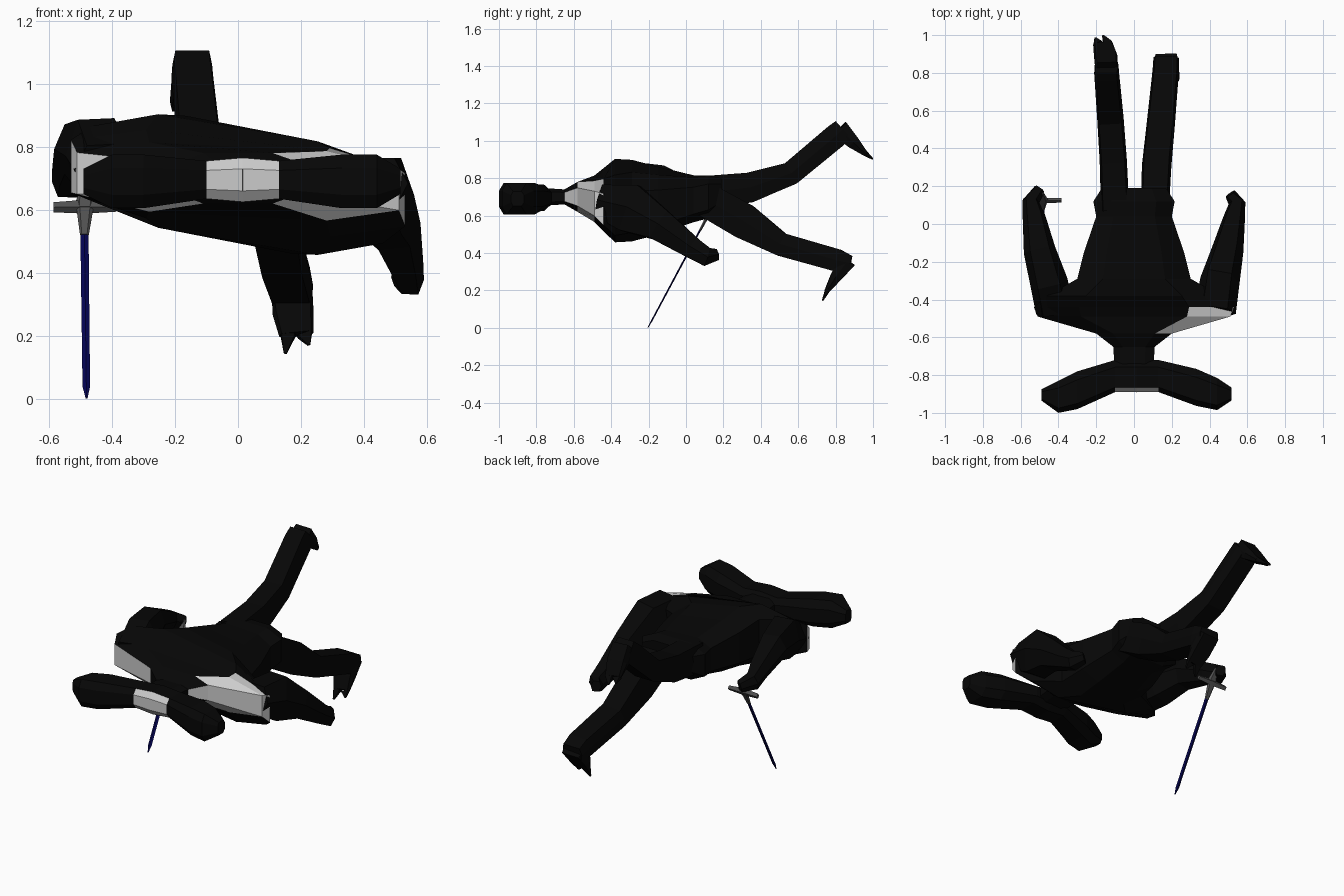
import bpy, bmesh
from mathutils import Vector


def material(name, rgb):
    m = bpy.data.materials.new(name)
    m.diffuse_color = (*rgb, 1)
    return m


BLACK = material("black", (0.002, 0.002, 0.002))
WHITE = material("pale", (0.8, 0.8, 0.8))
STEEL = material("dark_steel", (0.08, 0.08, 0.08))
NAVY = material("navy", (0.001, 0.001, 0.08))

OCT = [(1, .6), (.55, 1), (-.55, 1), (-1, .6), (-1, -.6), (-.55, -1), (.55, -1), (1, -.6)]
HEAD = [(1, .5), (.55, 1), (-.7, 1), (-1, .5), (-1, -.5), (-.7, -1), (.55, -1), (1, -.5)]
HEX = [(1, 0), (.6, 1), (-.6, 1), (-1, 0), (-.6, -1), (.6, -1)]
BOX = [(1, 0), (.85, 1), (-.85, 1), (-1, 0), (-.85, -1), (.85, -1)]
DIAMOND = [(1, 0), (0, 1), (-1, 0), (0, -1)]
X, Y, Z = Vector((1, 0, 0)), Vector((0, 1, 0)), Vector((0, 0, 1))


def loft(name, rings, section=HEX, mat=BLACK, axes=None, pale=()):
    """Rings are (x, y, z, half width, half height[, roll shear]).
    pale lists (segment, face) pairs that get the pale material."""
    bm = bmesh.new()
    centres = [Vector(r[:3]) for r in rings]
    loops = []
    for i, r in enumerate(rings):
        if axes:
            u, v = axes
        else:
            t = (centres[min(i + 1, len(rings) - 1)] - centres[max(i - 1, 0)]).normalized()
            u = (X - t * t.x).normalized()
            v = u.cross(t)
        shear = r[5] if len(r) > 5 else 0
        loops.append([bm.verts.new(centres[i] + u * (a * r[3]) + v * (b * r[4] + shear * a * r[3]))
                      for a, b in section])
    n = len(section)
    for s in range(len(loops) - 1):
        for k in range(n):
            j = (k + 1) % n
            f = bm.faces.new((loops[s][k], loops[s][j], loops[s + 1][j], loops[s + 1][k]))
            f.material_index = int((s, k) in pale)
    bm.faces.new(loops[0])
    bm.faces.new(loops[-1])
    bmesh.ops.recalc_face_normals(bm, faces=bm.faces)
    me = bpy.data.meshes.new(name)
    bm.to_mesh(me)
    bm.free()
    me.materials.append(mat)
    if pale:
        me.materials.append(WHITE)
    ob = bpy.data.objects.new(name, me)
    bpy.context.collection.objects.link(ob)
    return ob


# Torso with neck and pale shoulder fronts, rolled down towards +x
loft("torso", [
    (0, -.80, .70, .10, .05),
    (0, -.65, .70, .11, .04),
    (0, -.58, .70, .20, .08),
    (0, -.49, .69, .51, .11, -.05),
    (0, -.44, .685, .53, .14, -.10),
    (0, -.38, .68, .46, .18, -.17),
    (0, -.29, .68, .30, .185, -.2),
    (0, -.15, .68, .265, .16, -.15),
    (0, .04, .69, .20, .12, -.05),
    (0, .12, .70, .215, .115),
    (0, .19, .72, .17, .08)],
    OCT, axes=(X, Z),
    pale={(1, 7), (2, 7), (2, 0), (2, 6), (2, 3), (2, 4), (3, 7), (3, 3), (3, 0)})

# Wide hammer-shaped head with a pale face in the middle
loft("head", [
    (-.49, -.905, .69, .03, .04),
    (-.40, -.915, .69, .085, .085),
    (-.30, -.88, .69, .10, .085),
    (-.10, -.805, .695, .085, .06),
    (.015, -.805, .695, .085, .07),
    (.13, -.805, .695, .085, .06),
    (.33, -.865, .69, .098, .085),
    (.44, -.90, .69, .085, .085),
    (.515, -.90, .69, .035, .04)],
    HEAD, axes=(Y, Z), pale={(s, k) for s in (3, 4) for k in (2, 3, 4)})

# Thin dark slit on the face
loft("face_slit", [(.015, -.889, .66, .002, .003), (.015, -.889, .73, .002, .003)],
     DIAMOND, axes=(X, Y))

# Arms with curled hands
loft("right_arm", [
    (.43, -.46, .68, .11, .085),
    (.455, -.30, .64, .105, .13),
    (.495, -.14, .55, .085, .085),
    (.53, .03, .43, .058, .058),
    (.545, .11, .38, .045, .05),
    (.51, .16, .39, .03, .03)])
loft("left_arm", [
    (-.42, -.46, .73, .10, .08),
    (-.45, -.31, .775, .10, .115),
    (-.50, -.14, .79, .085, .08),
    (-.53, .04, .725, .06, .055),
    (-.545, .12, .69, .045, .05),
    (-.50, .185, .67, .03, .03)])

# Legs in a running pose
loft("left_leg", [
    (-.10, .08, .72, .075, .09),
    (-.11, .34, .75, .072, .08),
    (-.125, .56, .825, .07, .062),
    (-.145, .80, 1.025, .066, .065),
    (-.145, .84, 1.06, .063, .06)], BOX)
loft("right_leg", [
    (.11, .08, .70, .075, .09),
    (.12, .31, .57, .078, .095),
    (.14, .51, .445, .075, .062),
    (.168, .81, .36, .07, .06),
    (.17, .88, .345, .067, .04)], BOX)

# Each foot tapers to a thin sheet that ends in two short points
for side, rings, tips in (
        ("left", [(-.145, .82, 1.065, .06, .05), (-.15, .89, .995, .062, .035),
                  (-.165, .955, .935, .052, .014)],
         ((-.205, .985, .915), (-.165, .998, .903))),
        ("right", [(.17, .865, .36, .065, .045), (.175, .80, .27, .065, .03),
                   (.185, .758, .205, .055, .014)],
         ((.15, .73, .145), (.225, .74, .172)))):
    loft(side + "_foot", rings, BOX)
    x, y, z = rings[-1][:3]
    for i, tip in enumerate(tips):
        loft(f"{side}_toe_{i + 1}",
             [(x + (.026 if i else -.026), y, z, .026, .014), (*tip, .005, .004)], BOX)

# Sword held in the left hand, pointing down and forward
loft("sword_grip", [
    (-.485, .165, .69, .008, .008),
    (-.485, .13, .625, .03, .010),
    (-.487, .075, .52, .014, .006)], HEX, STEEL)
loft("sword_guard", [
    (-.585, .125, .608, .012, .016),
    (-.485, .125, .61, .014, .022),
    (-.385, .125, .608, .012, .014)], DIAMOND, STEEL, axes=(Y, Z))
loft("sword_blade", [
    (-.487, .085, .54, .013, .005),
    (-.481, -.182, .04, .012, .004),
    (-.48, -.203, .002, .003, .002)], DIAMOND, NAVY)
